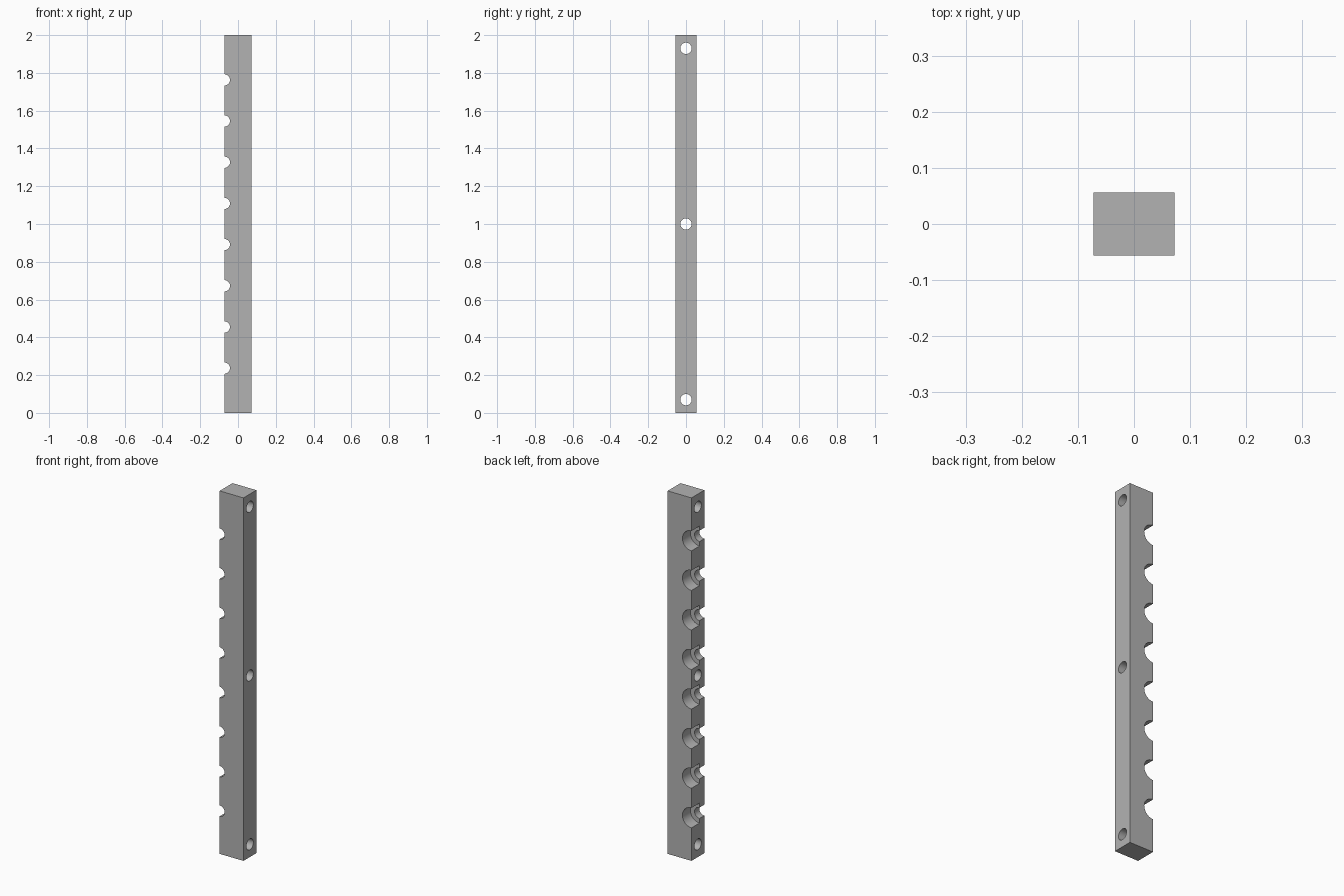
import bpy
from math import pi

old = bpy.data.objects.get("Cube")
if old:
    bpy.data.objects.remove(old, do_unlink=True)

WIDTH, DEPTH, HEIGHT = 0.145, 0.112, 2.0
HOLE_R, RECESS_R = 0.03, 0.055
RECESS_DEPTH = 0.07
PITCH = 0.218

grey = bpy.data.materials.new("plain grey")
grey.use_nodes = True
colour = (0.45, 0.45, 0.45, 1)
grey.diffuse_color = colour
grey.node_tree.nodes["Principled BSDF"].inputs["Base Color"].default_value = colour


def cutter(name, radius, length, location, axis):
    """Cylinder lying along the x or y axis."""
    turn = (0, pi / 2, 0) if axis == "x" else (pi / 2, 0, 0)
    bpy.ops.mesh.primitive_cylinder_add(
        vertices=48, radius=radius, depth=length, location=location, rotation=turn)
    obj = bpy.context.object
    obj.name = name
    obj.hide_render = True
    return obj


# Rectangular bar
bpy.ops.mesh.primitive_cube_add(size=1, location=(0, 0, HEIGHT / 2))
bar = bpy.context.object
bar.name = "notched_bar"
bar.scale = (WIDTH, DEPTH, HEIGHT)
bpy.ops.object.transform_apply(location=False, rotation=False, scale=True)
bar.data.materials.append(grey)

cutters = []

# Mounting holes through the width
for z in (0.07, 1.0, 1.93):
    cutters.append(cutter("mounting_hole", HOLE_R, 0.4, (0, 0, z), "x"))

# Half-round notches on one edge, each widened by a recess from the back
for i in range(8):
    z = HEIGHT / 2 + (i - 3.5) * PITCH
    cutters.append(cutter("notch", HOLE_R, 0.4, (-WIDTH / 2, 0, z), "y"))
    y = DEPTH / 2 - RECESS_DEPTH + 0.1
    cutters.append(cutter("recess", RECESS_R, 0.2, (-WIDTH / 2, y, z), "y"))

# Cut everything out of the bar
for tool in cutters:
    cut = bar.modifiers.new(tool.name, "BOOLEAN")
    cut.operation = "DIFFERENCE"
    cut.solver = "EXACT"
    cut.object = tool

bpy.ops.object.select_all(action="DESELECT")
bar.select_set(True)
bpy.context.view_layer.objects.active = bar
for name in [m.name for m in bar.modifiers]:
    bpy.ops.object.modifier_apply(modifier=name)
for tool in cutters:
    bpy.data.objects.remove(tool, do_unlink=True)

bpy.ops.object.shade_smooth_by_angle(angle=pi / 6)
